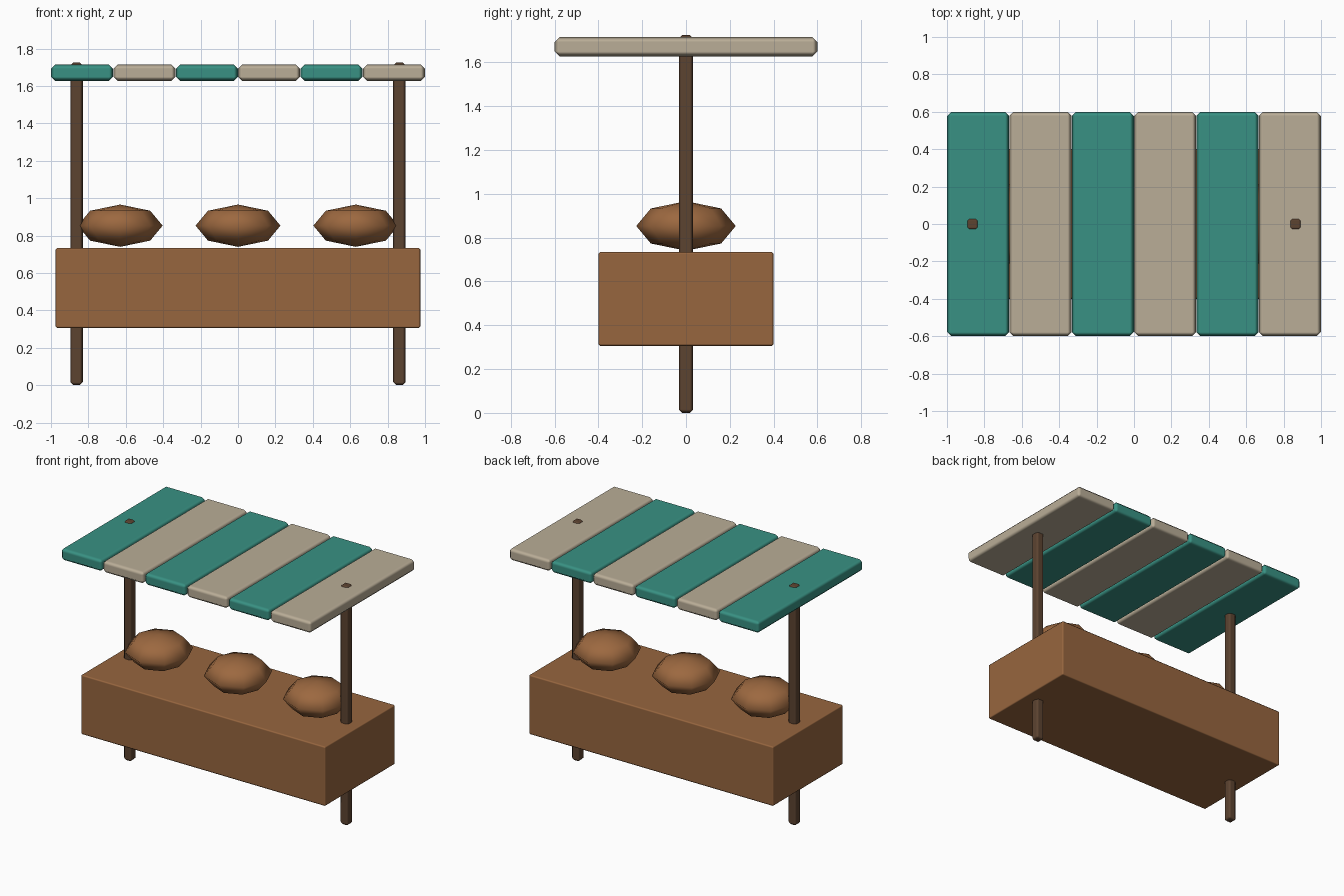
import bpy, bmesh, math
from mathutils import Matrix

if "Cube" in bpy.data.objects:
    bpy.data.objects.remove(bpy.data.objects["Cube"])


def material(name, rgb):
    m = bpy.data.materials.new(name)
    m.diffuse_color = (*rgb, 1.0)
    m.use_nodes = True
    m.node_tree.nodes["Principled BSDF"].inputs["Base Color"].default_value = m.diffuse_color
    return m


TEAL = material("teal cloth", (0.040, 0.285, 0.228))
CREAM = material("cream cloth", (0.49, 0.42, 0.31))
WOOD = material("counter wood", (0.31, 0.132, 0.049))
DARK = material("dark post wood", (0.107, 0.056, 0.030))
BREAD = material("bread crust", (0.335, 0.140, 0.051))


def make_object(name, bm, mat, loc):
    mesh = bpy.data.meshes.new(name)
    bm.to_mesh(mesh)
    bm.free()
    mesh.materials.append(mat)
    for p in mesh.polygons:
        p.use_smooth = True
    ob = bpy.data.objects.new(name, mesh)
    ob.location = loc
    bpy.context.collection.objects.link(ob)
    return ob


def bevelled_box(name, size, loc, bevel, mat):
    bm = bmesh.new()
    bmesh.ops.create_cube(bm, size=1.0, matrix=Matrix.Diagonal((*size, 1.0)))
    ob = make_object(name, bm, mat, loc)
    mod = ob.modifiers.new("soft edges", "BEVEL")
    mod.width = bevel
    mod.segments = 1
    mod.harden_normals = True
    return ob


# Counter block
bevelled_box("counter", (1.95, 0.80, 0.43), (0, 0, 0.52), 0.01, WOOD)

# Two posts running through the counter and roof
for side, x in (("left", -0.863), ("right", 0.863)):
    bevelled_box(side + "_post", (0.066, 0.066, 1.725), (x, 0, 0.8625), 0.016, DARK)

# Striped roof slats
pitch = 2.0 / 6
for i in range(6):
    x = -1 + pitch * (i + 0.5)
    bevelled_box(f"roof_slat_{i + 1}", (pitch - 0.002, 1.20, 0.087), (x, 0, 1.671),
                 0.022, TEAL if i % 2 == 0 else CREAM)

# Three squashed low-poly loaves
for i, x in enumerate((-0.63, 0, 0.63)):
    bm = bmesh.new()
    bmesh.ops.create_uvsphere(bm, u_segments=8, v_segments=4, radius=1.0,
                              matrix=Matrix.Diagonal((0.227, 0.227, 0.113, 1.0)))
    make_object(f"loaf_{i + 1}", bm, BREAD, (x, 0, 0.853))
